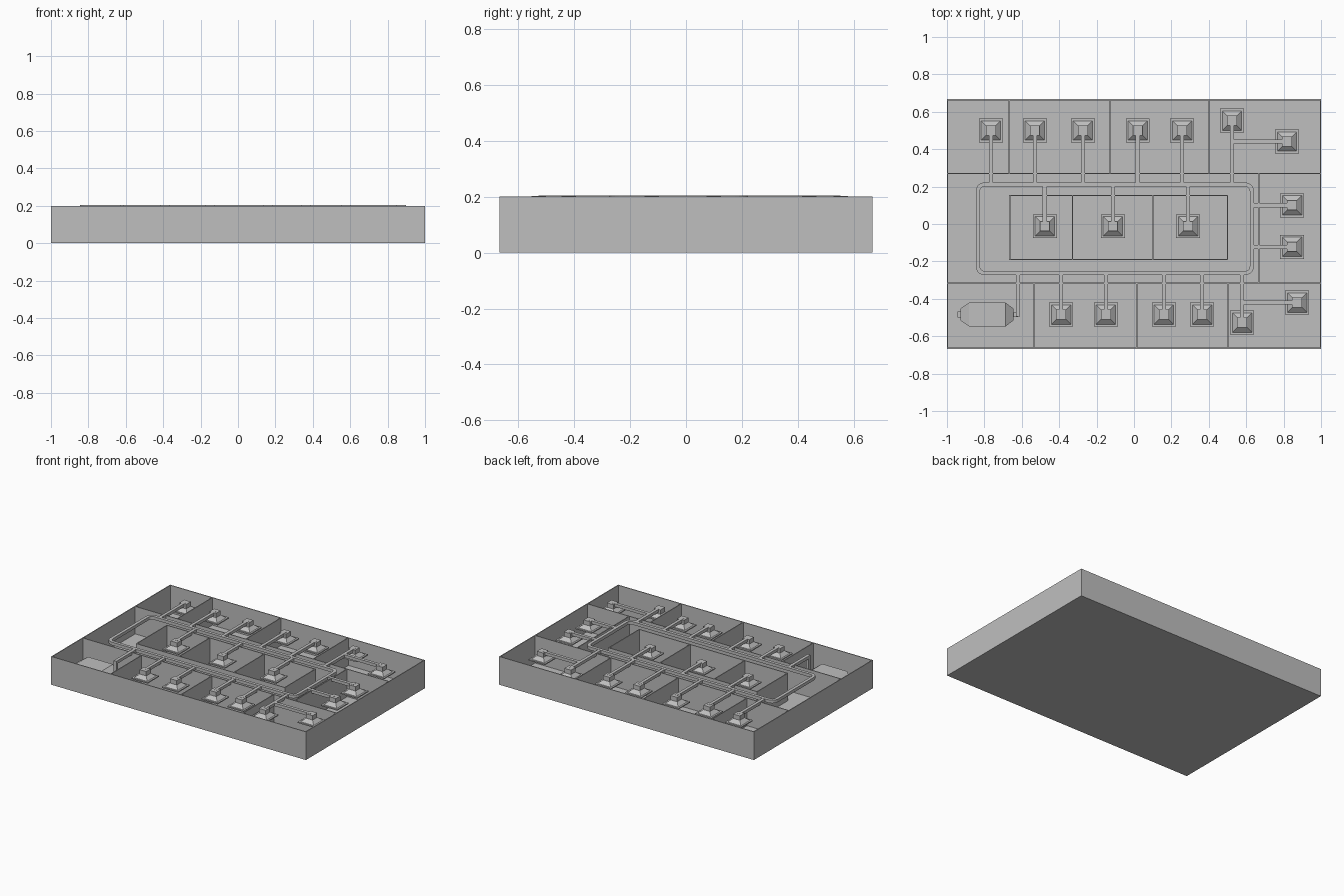
import bpy, bmesh, math

if "Cube" in bpy.data.objects:
    bpy.data.objects.remove(bpy.data.objects["Cube"])

grey = bpy.data.materials.new("plain_grey")
grey.use_nodes = True
GREY = (0.52, 0.52, 0.52, 1)
grey.diffuse_color = GREY
grey.node_tree.nodes["Principled BSDF"].inputs["Base Color"].default_value = GREY

HALF_X, HALF_Y = 1.0, 0.667
WALL_H, WALL_T = 0.2, 0.006
DUCT_W, DUCT_LOW, DUCT_TOP = 0.022, 0.183, 0.205


def finish(name, bm):
    bmesh.ops.recalc_face_normals(bm, faces=bm.faces)
    mesh = bpy.data.meshes.new(name)
    bm.to_mesh(mesh)
    bm.free()
    mesh.materials.append(grey)
    obj = bpy.data.objects.new(name, mesh)
    bpy.context.collection.objects.link(obj)
    return obj


def loft(bm, rings, closed=False):
    """Skin a list of equal-length point rings; cap the ends or close the loop."""
    loops = [[bm.verts.new(p) for p in ring] for ring in rings]
    count = len(loops[0])
    pairs = list(zip(loops, loops[1:]))
    if closed:
        pairs.append((loops[-1], loops[0]))
    for a, b in pairs:
        for i in range(count):
            j = (i + 1) % count
            bm.faces.new((a[i], a[j], b[j], b[i]))
    if not closed:
        bm.faces.new(loops[0][::-1])
        bm.faces.new(loops[-1])


def rect(x0, x1, y0, y1, z):
    return [(x0, y0, z), (x1, y0, z), (x1, y1, z), (x0, y1, z)]


def box(bm, x0, x1, y0, y1, z0, z1):
    loft(bm, [rect(x0, x1, y0, y1, z0), rect(x0, x1, y0, y1, z1)])


def strip(bm, a, b, width, z0, z1):
    """Axis-aligned bar between two plan points."""
    h = width / 2
    (x0, x1), (y0, y1) = sorted((a[0], b[0])), sorted((a[1], b[1]))
    if x1 - x0 > y1 - y0:
        box(bm, x0, x1, y0 - h, y1 + h, z0, z1)
    else:
        box(bm, x0 - h, x1 + h, y0, y1, z0, z1)


# Floor slab
bm = bmesh.new()
box(bm, -HALF_X, HALF_X, -HALF_Y, HALF_Y, 0, 0.005)
finish("floor", bm)

# Outer walls
bm = bmesh.new()
for s in (-1, 1):
    y = s * (HALF_Y - WALL_T / 2)
    strip(bm, (-HALF_X, y), (HALF_X, y), WALL_T, 0, WALL_H)
    x = s * (HALF_X - WALL_T / 2)
    strip(bm, (x, -HALF_Y + WALL_T), (x, HALF_Y - WALL_T), WALL_T, 0, WALL_H)
finish("outer_walls", bm)

# Partitions around the corridor, then the central rooms
BACK_Y, FRONT_Y = 0.27, -0.317
bm = bmesh.new()
partitions = [((-HALF_X, y), (HALF_X, y)) for y in (BACK_Y, FRONT_Y)]
partitions += [((x, BACK_Y), (x, HALF_Y)) for x in (-0.667, -0.128, 0.401)]
partitions += [((x, -HALF_Y), (x, FRONT_Y)) for x in (-0.535, 0.015, 0.503)]
partitions.append(((0.667, FRONT_Y), (0.667, BACK_Y)))
for a, b in partitions:
    strip(bm, a, b, WALL_T, 0.005, WALL_H)
finish("partition_walls", bm)

bm = bmesh.new()
for y in (-0.19, 0.152):
    strip(bm, (-0.667, y), (0.503, y), WALL_T, 0.005, WALL_H)
for x in (-0.664, -0.328, 0.1, 0.5):
    strip(bm, (x, -0.19), (x, 0.152), WALL_T, 0.005, WALL_H)
finish("central_room_walls", bm)

# Main duct loop with rounded corners
LEFT, RIGHT, BOTTOM, TOP = -0.835, 0.63, -0.262, 0.211


def rounded_path(offset, radius=0.035, steps=5):
    points = []
    corners = ((RIGHT, TOP, -1, -1), (LEFT, TOP, 1, -1), (LEFT, BOTTOM, 1, 1), (RIGHT, BOTTOM, -1, 1))
    for k, (x, y, sx, sy) in enumerate(corners):
        for i in range(steps + 1):
            t = math.pi / 2 * (k + i / steps)
            r = radius + offset
            points.append((x + sx * radius + r * math.cos(t), y + sy * radius + r * math.sin(t)))
    return points


bm = bmesh.new()
h = DUCT_W / 2
sections = [[(*o, DUCT_LOW), (*o, DUCT_TOP), (*i, DUCT_TOP), (*i, DUCT_LOW)]
            for o, i in zip(rounded_path(h), rounded_path(-h))]
loft(bm, sections, closed=True)
finish("main_duct_loop", bm)

# Outlets and the branch ducts feeding them
outlets, branches = [], []
for x in (-0.765, -0.53, -0.273, 0.02, 0.257):
    outlets.append((x, 0.5))
    branches.append(((x, TOP + h), (x, 0.5)))
for x in (-0.39, -0.15, 0.16, 0.364):
    outlets.append((x, -0.484))
    branches.append(((x, BOTTOM - h), (x, -0.484)))
for x in (-0.477, -0.113, 0.289):
    outlets.append((x, -0.012))
    branches.append(((x, TOP - h), (x, -0.012)))
for y in (0.1, -0.122):
    outlets.append((0.845, y))
    branches.append(((RIGHT + h, y), (0.845, y)))
for x, y, start, side_x, side_y in ((0.524, 0.553, TOP + h, 0.818, 0.441),
                                    (0.578, -0.527, BOTTOM - h, 0.872, -0.42)):
    outlets += [(x, y), (side_x, side_y)]
    branches += [((x, start), (x, y)), ((x + h, side_y), (side_x, side_y))]

bm = bmesh.new()
for a, b in branches:
    strip(bm, a, b, DUCT_W, DUCT_LOW, DUCT_TOP - 0.001)
finish("branch_ducts", bm)


# Outlet: flange plate, sloping hood and square neck
def square(x, y, r, z):
    return rect(x - r, x + r, y - r, y + r, z)


bm = bmesh.new()
for x, y in outlets:
    profile = ((0.064, 0.142), (0.064, 0.15), (0.052, 0.15), (0.026, 0.172), (0.026, 0.203))
    loft(bm, [square(x, y, r, z) for r, z in profile])
finish("air_outlets", bm)

# Air handling unit with tapered ends
bm = bmesh.new()
UNIT_Y, UNIT_Z = -0.484, 0.075


def end_ring(x, half_y, half_z):
    return [(x, UNIT_Y + sy * half_y, UNIT_Z + sz * half_z)
            for sy, sz in ((-1, -1), (1, -1), (1, 1), (-1, 1))]


unit = ((-0.945, 0.016, 0.016), (-0.928, 0.016, 0.016), (-0.928, 0.032, 0.03), (-0.882, 0.063, 0.06),
        (-0.686, 0.063, 0.06), (-0.645, 0.032, 0.03), (-0.645, 0.012, 0.012), (-0.62, 0.012, 0.012))
loft(bm, [end_ring(*part) for part in unit])
finish("air_handling_unit", bm)

# Supply duct rising from the unit to the loop
bm = bmesh.new()
strip(bm, (-0.62, BOTTOM - h), (-0.62, UNIT_Y - h), DUCT_W, DUCT_LOW, DUCT_TOP - 0.001)
box(bm, -0.62 - h, -0.62 + h, UNIT_Y - h, UNIT_Y + h, UNIT_Z - 0.012, DUCT_LOW)
finish("supply_duct", bm)
